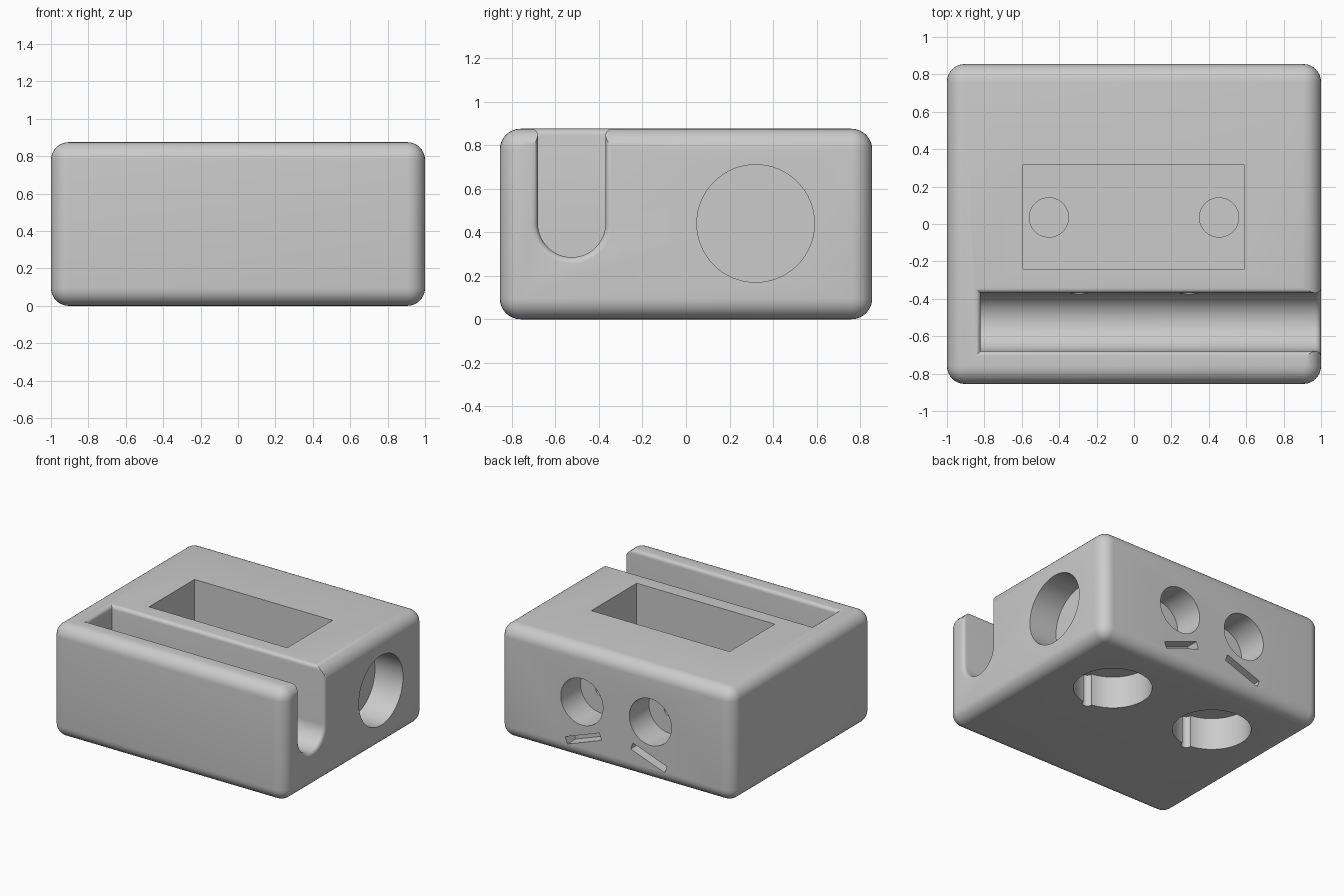
import bpy, bmesh
from math import sin, cos, pi, radians
from mathutils import Matrix, Vector

if "Cube" in bpy.data.objects:
    bpy.data.objects.remove(bpy.data.objects["Cube"])

W, D, H = 2.0, 1.71, 0.875
TOP, BACK = H, D / 2

grey = bpy.data.materials.new("plain grey")
grey.use_nodes = True
grey.diffuse_color = (0.6, 0.6, 0.6, 1)
grey.node_tree.nodes["Principled BSDF"].inputs["Base Color"].default_value = (0.6, 0.6, 0.6, 1)


def to_object(bm, name):
    bmesh.ops.recalc_face_normals(bm, faces=bm.faces)
    mesh = bpy.data.meshes.new(name)
    bm.to_mesh(mesh)
    bm.free()
    mesh.materials.append(grey)
    obj = bpy.data.objects.new(name, mesh)
    bpy.context.collection.objects.link(obj)
    return obj


def box(name, lo, hi, tilt=0.0):
    lo, hi = Vector(lo), Vector(hi)
    bm = bmesh.new()
    place = (Matrix.Translation((lo + hi) / 2) @ Matrix.Rotation(tilt, 4, "Y")
             @ Matrix.Diagonal((*(hi - lo), 1)))
    bmesh.ops.create_cube(bm, size=1, matrix=place)
    return to_object(bm, name)


def rod(name, start, end, radius):
    start, end = Vector(start), Vector(end)
    axis = end - start
    bm = bmesh.new()
    place = Matrix.Translation((start + end) / 2) @ axis.to_track_quat("Z", "Y").to_matrix().to_4x4()
    bmesh.ops.create_cone(bm, cap_ends=True, segments=64, radius1=radius, radius2=radius,
                          depth=axis.length, matrix=place)
    return to_object(bm, name)


def loft(name, sections):
    """Skin a row of matching closed outlines and cap both ends."""
    bm = bmesh.new()
    rings = [[bm.verts.new(p) for p in s] for s in sections]
    for a, b in zip(rings, rings[1:]):
        for i in range(len(a)):
            j = (i + 1) % len(a)
            bm.faces.new((a[i], a[j], b[j], b[i]))
    bm.faces.new(rings[0])
    bm.faces.new(rings[-1])
    return to_object(bm, name)


# Rounded block
body = box("rounded_block", (-W / 2, -D / 2, 0), (W / 2, D / 2, H))
bm = bmesh.new()
bm.from_mesh(body.data)
bmesh.ops.bevel(bm, geom=bm.edges[:], offset=0.095, segments=8, profile=0.5, affect="EDGES")
bm.to_mesh(body.data)
bm.free()

cutters = []

# Round-bottomed slot, open at the left end, with softened rims
SLOT_Y, SLOT_Z, SLOT_R, SLOT_END, RIM = -0.525, 0.44, 0.155, -0.82, 0.03
flare = [(RIM * sin(t), RIM * (1 - cos(t))) for t in (i * pi / 12 for i in range(7))]


def u_outline(x, grow):
    r = SLOT_R + grow
    arc = [(x, SLOT_Y - r * cos(t), SLOT_Z - r * sin(t)) for t in (i * pi / 32 for i in range(33))]
    return [(x, SLOT_Y - r, 1.1)] + arc + [(x, SLOT_Y + r, 1.1)]


def rim_outline(z, grow):
    near, far = SLOT_Y - SLOT_R - grow, SLOT_Y + SLOT_R + grow
    end = SLOT_END - grow
    return [(end, near, z), (1.2, near, z), (1.2, far, z), (end, far, z)]


cutters.append(loft("slot_cutter", [u_outline(SLOT_END, 0)]
                    + [u_outline(W / 2 - RIM + s, g) for s, g in flare]
                    + [u_outline(1.1, RIM)]))
cutters.append(loft("slot_rim_cutter", [rim_outline(TOP - RIM + s, g) for s, g in flare]
                    + [rim_outline(1.1, RIM)]))

# Rectangular pocket and the round socket in its left side
POCKET_FLOOR = 0.35
cutters.append(box("pocket_cutter", (-0.593, -0.24, POCKET_FLOOR), (0.59, 0.315, 1.1)))
cutters.append(rod("side_socket_cutter", (0.76, 0.32, 0.44), (1.1, 0.32, 0.44), 0.27))

for s in (-1, 1):
    x = 0.455 * s
    # Shallow round wells in the pocket floor
    cutters.append(rod("well_cutter", (x, 0.035, 0.3), (x, 0.035, POCKET_FLOOR + 0.05), 0.105))
    # Underside sockets with a narrow channel in the wall
    cutters.append(rod("bottom_socket_cutter", (x, 0.31, -0.1), (x, 0.31, 0.25), 0.278))
    cutters.append(rod("channel_cutter", (x, 0.03, -0.1), (x, 0.03, 0.25), 0.037))
    # Back sockets, a thin bore to the slot, and the slanted grooves
    x = 0.293 * s
    cutters.append(rod("back_socket_cutter", (x, BACK - 0.24, 0.455), (x, 1.0, 0.455), 0.18))
    cutters.append(rod("bore_cutter", (x, SLOT_Y, 0.455), (x, BACK - 0.2, 0.455), 0.05))
    x = 0.28 * s
    cutters.append(box("groove_cutter", (x - 0.155, BACK - 0.1, 0.147), (x + 0.155, 1.0, 0.202),
                       radians(20) * s))

# Carve everything out of the block
bpy.context.view_layer.objects.active = body
for cutter in cutters:
    mod = body.modifiers.new("carve", "BOOLEAN")
    mod.operation, mod.solver, mod.object = "DIFFERENCE", "EXACT", cutter
    bpy.ops.object.modifier_apply(modifier=mod.name)
    bpy.data.objects.remove(cutter)

bpy.ops.object.select_all(action="DESELECT")
body.select_set(True)
bpy.ops.object.shade_smooth_by_angle(angle=radians(30))
